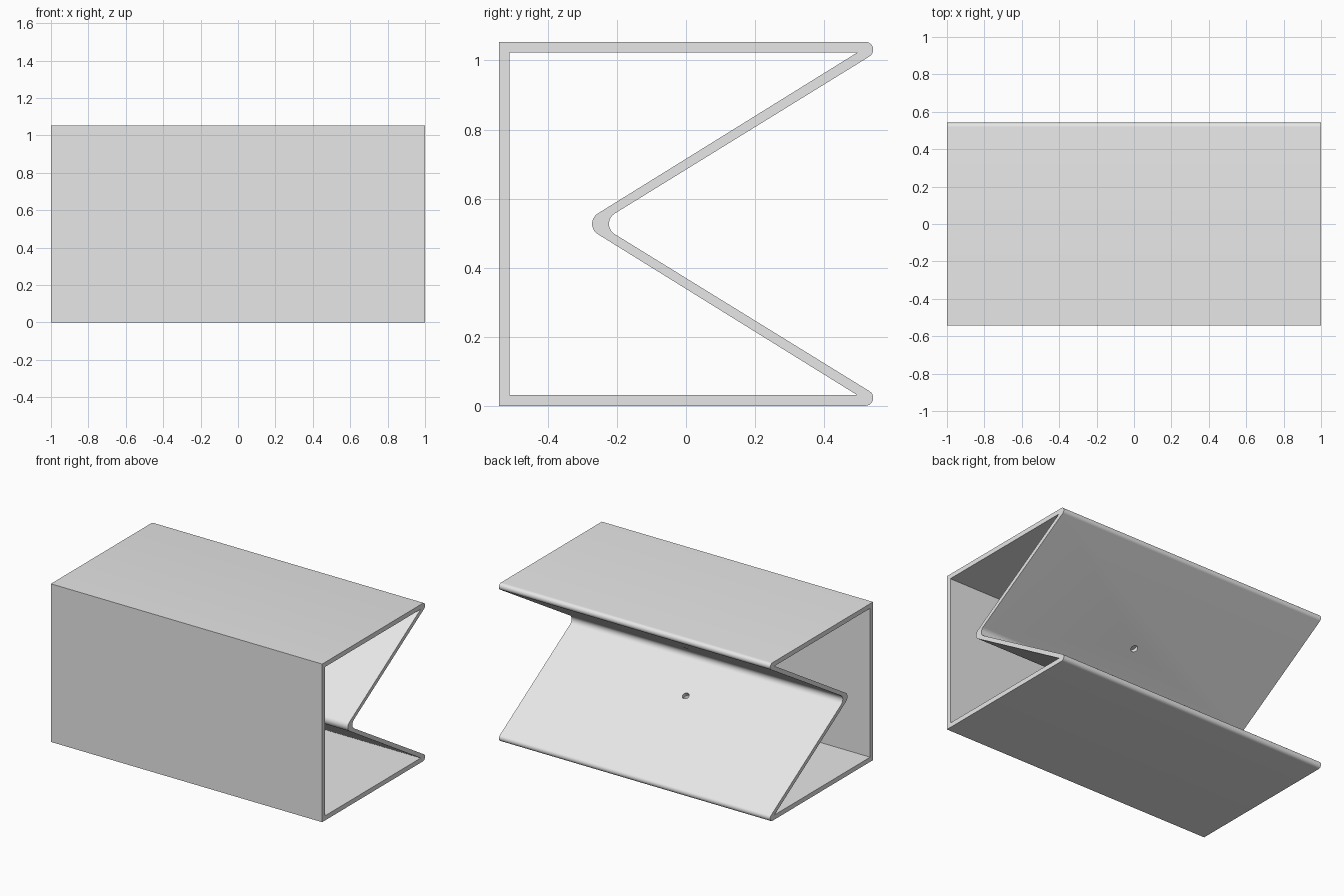
import bpy
import bmesh
from math import sin, cos, radians

cube = bpy.data.objects.get("Cube")
if cube:
    bpy.data.objects.remove(cube, do_unlink=True)

HALF_LENGTH = 1.0
HALF_DEPTH = 0.542
HEIGHT = 1.054
MID = HEIGHT / 2
WALL = 0.031
SLOPE = radians(31.7)      # tilt of the folded back walls
TIP_R = 0.023              # rounding of the two rear lips
FOLD_R = 0.035             # rounding of the central fold

grey = bpy.data.materials.new("plain grey")
grey.use_nodes = True
grey.diffuse_color = (0.8, 0.8, 0.8, 1)
grey.node_tree.nodes["Principled BSDF"].inputs["Base Color"].default_value = (0.8, 0.8, 0.8, 1)


def arc(cy, cz, r, start, end, steps=10):
    """Points (y, z) along an arc, angles in radians."""
    angles = [start + (end - start) * i / steps for i in range(steps + 1)]
    return [(cy + r * cos(a), cz + r * sin(a)) for a in angles]


def fold(cy):
    """Lower half of the rounded fold, from wall tangent to the middle."""
    return arc(cy, MID, FOLD_R, radians(270) - SLOPE, radians(180), 5)


def mirrored(lower):
    """Add the upper half of a profile, reflected about mid height."""
    upper = [(y, HEIGHT - z) for y, z in reversed(lower)]
    return lower + [p for p in upper if abs(p[1] - MID) > 1e-5]


# Outer and inner outlines of the folded tube
lip = arc(HALF_DEPTH - TIP_R, TIP_R, TIP_R, radians(-90), radians(90) - SLOPE)
outer = mirrored([(-HALF_DEPTH, 0)] + lip + fold(-0.188))
inner = mirrored([(WALL - HALF_DEPTH, WALL), (0.496, WALL)] + fold(-0.237))

# Extrude the ring between the outlines along x
bm = bmesh.new()
edges = []
for outline in (outer, inner):
    verts = [bm.verts.new((-HALF_LENGTH, y, z)) for y, z in outline]
    edges += [bm.edges.new((verts[i - 1], verts[i])) for i in range(len(verts))]
bmesh.ops.triangle_fill(bm, edges=edges, use_beauty=True)
result = bmesh.ops.extrude_face_region(bm, geom=bm.faces[:], use_keep_orig=True)
moved = [v for v in result["geom"] if isinstance(v, bmesh.types.BMVert)]
bmesh.ops.translate(bm, verts=moved, vec=(2 * HALF_LENGTH, 0, 0))
bmesh.ops.recalc_face_normals(bm, faces=bm.faces[:])
mesh = bpy.data.meshes.new("folded_tube")
bm.to_mesh(mesh)
bm.free()
mesh.materials.append(grey)
tube = bpy.data.objects.new("folded_tube", mesh)
bpy.context.collection.objects.link(tube)

# Small screw hole through the centre of each sloping wall
for name, z, tilt in (("lower", 0.357, -SLOPE), ("upper", HEIGHT - 0.357, SLOPE)):
    bpy.ops.mesh.primitive_cylinder_add(vertices=32, radius=0.022, depth=0.12,
                                        location=(0, -0.005, z), rotation=(tilt, 0, 0))
    cutter = bpy.context.object
    cutter.name = name + "_hole_cutter"
    cutter.hide_render = True
    cutter.data.materials.append(grey)
    cut = tube.modifiers.new(name + " hole", "BOOLEAN")
    cut.operation = "DIFFERENCE"
    cut.solver = "EXACT"
    cut.object = cutter
    bpy.ops.object.select_all(action="DESELECT")
    tube.select_set(True)
    bpy.context.view_layer.objects.active = tube
    bpy.ops.object.modifier_apply(modifier=cut.name)
    bpy.data.objects.remove(cutter, do_unlink=True)

bpy.ops.object.shade_smooth_by_angle(angle=radians(30))
